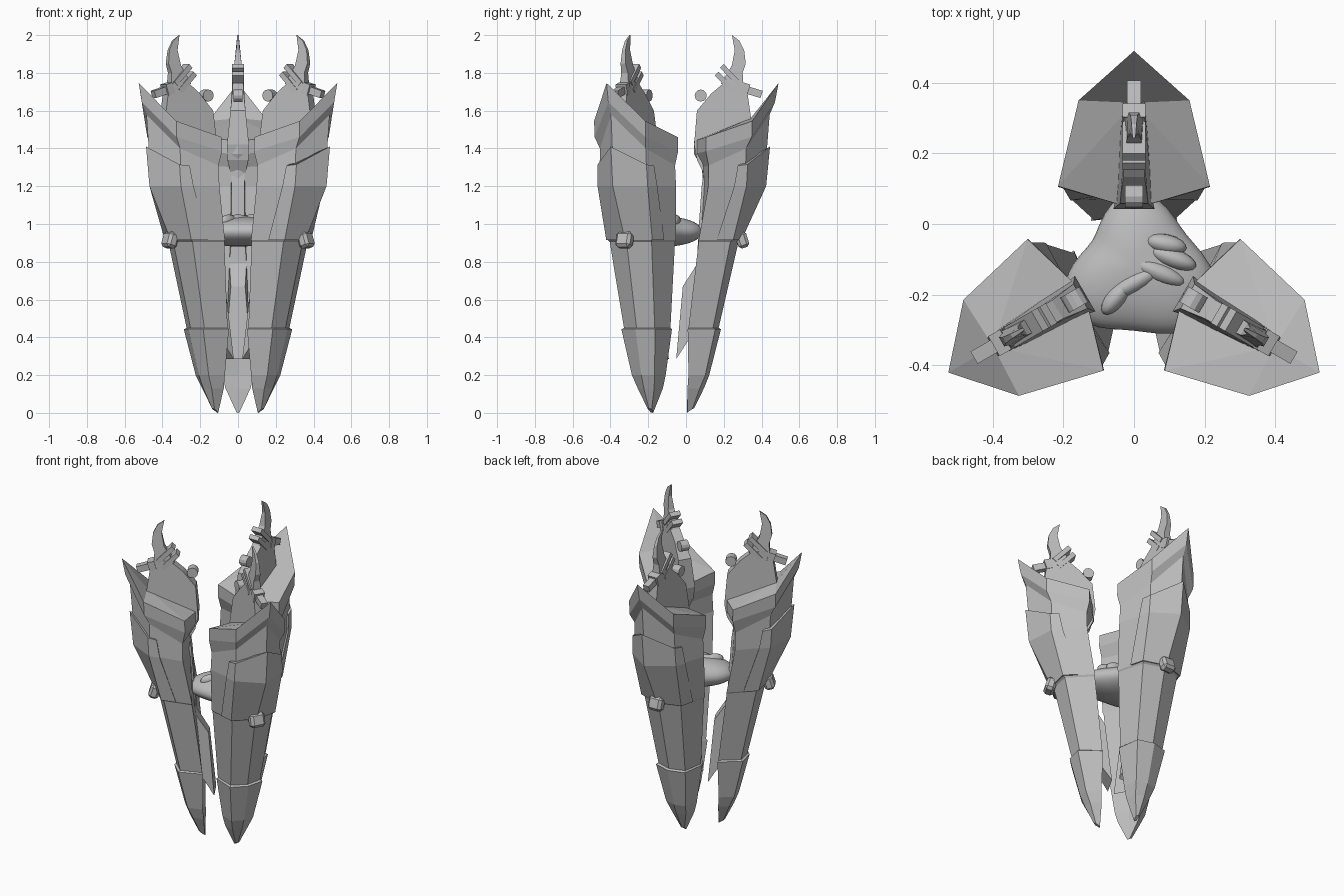
import bpy, bmesh, math
from mathutils import Vector, Matrix

cube = bpy.data.objects.get("Cube")
if cube:
    bpy.data.objects.remove(cube, do_unlink=True)

CENTRE = Vector((0, -0.117, 0))


def material(name, value):
    m = bpy.data.materials.new(name)
    m.use_nodes = True
    colour = (value, value, value, 1)
    m.diffuse_color = colour
    m.node_tree.nodes["Principled BSDF"].inputs["Base Color"].default_value = colour
    return m


grey = material("stone_grey", 0.5)


def finish(bm, name, copies=3, smooth=False):
    """Turn a bmesh into one object per arm, spaced evenly about the centre."""
    bmesh.ops.recalc_face_normals(bm, faces=bm.faces)
    mesh = bpy.data.meshes.new(name)
    bm.to_mesh(mesh)
    bm.free()
    mesh.materials.append(grey)
    for p in mesh.polygons:
        p.use_smooth = smooth
    for k in range(copies):
        ob = bpy.data.objects.new(f"{name}_{k + 1}" if copies > 1 else name, mesh)
        ob.location = CENTRE
        ob.rotation_euler.z = k * math.tau / 3
        bpy.context.collection.objects.link(ob)


def loft(rings, name, top_point=None):
    """Skin closed rings, listed from top to bottom."""
    bm = bmesh.new()
    rows = [[bm.verts.new(p) for p in ring] for ring in rings]
    n = len(rows[0])
    for a, b in zip(rows, rows[1:]):
        for i in range(n):
            j = (i + 1) % n
            bm.faces.new((a[i], a[j], b[j], b[i]))
    if top_point:
        apex = bm.verts.new(top_point)
        for i in range(n):
            bm.faces.new((rows[0][i], rows[0][(i + 1) % n], apex))
    else:
        bm.faces.new(rows[0])
    bm.faces.new(rows[-1])
    finish(bm, name)


def slab(profile, name):
    """Side profile of (radius, height, half width), mirrored across the arm."""
    bm = bmesh.new()
    left, right = ([bm.verts.new((s * w, r, z)) for r, z, w in profile] for s in (-1, 1))
    bm.faces.new(left)
    bm.faces.new(right)
    for i in range(len(profile)):
        j = (i + 1) % len(profile)
        bm.faces.new((left[i], left[j], right[j], right[i]))
    finish(bm, name)


def box(r, z, size, tilt, name, bevel=0):
    bm = bmesh.new()
    mat = Matrix.Translation((0, r, z)) @ Matrix.Rotation(tilt, 4, 'X') @ Matrix.Diagonal((*size, 1))
    bmesh.ops.create_cube(bm, size=1, matrix=mat)
    if bevel:
        bmesh.ops.bevel(bm, geom=bm.edges[:], offset=bevel, segments=1, affect='EDGES')
    finish(bm, name)


def section(ridge, corner, edge, inner):
    """Shield cross section: ridge (r,z), corner (r,t,z), edge (r,t,z), inner (r,z)."""
    def at(p, s):
        return Vector((s * p[1], p[0], p[2]))
    return [at(edge, -1), at(corner, -1), Vector((0, *ridge)),
            at(corner, 1), at(edge, 1), Vector((0, *inner))]


# Shield shell: flared collar, main body, lower body, tip guard
collar_foot = section((.56, 1.58), (.435, .14, 1.40), (.237, .205, 1.31), (.2, 1.3))
belly = section((.53, 1.2), (.43, .146, 1.2), (.235, .21, 1.2), (.21, 1.2))
waist = section((.405, .915), (.362, .134, .915), (.184, .18, .915), (.19, .915))
shell = [
    section((.607, 1.746), (.467, .157, 1.545), (.224, .215, 1.46), (.16, 1.44)),
    section((.588, 1.645), (.465, .155, 1.46), (.222, .215, 1.385), (.16, 1.37)),
    collar_foot, belly, waist,
    section((.395, .905), (.352, .128, .905), (.184, .174, .905), (.19, .905)),
    section((.29, .45), (.26, .094, .45), (.13, .115, .45), (.15, .45)),
    section((.302, .443), (.272, .103, .443), (.126, .122, .443), (.15, .443)),
    section((.24, .2), (.219, .069, .2), (.13, .086, .2), (.14, .2)),
    section((.212, .13), (.19, .05, .13), (.125, .066, .13), (.13, .13)),
    section((.16, .025), (.15, .012, .02), (.125, .008, .003), (.122, 0)),
]
loft(shell, "shield_shell", (0, .46, 1.56))

# Raised armour panel wrapped over the ridge of each shield
panel_top = section((.55, 1.41), (.436, .142, 1.315), (.236, .207, 1.29), (.2, 1.3))


def panel_ring(ring, reach):
    pts = [ring[1].lerp(ring[0], reach), ring[1], ring[2], ring[3], ring[3].lerp(ring[4], reach)]
    return [Vector((p.x * 1.05, .25 + (p.y - .25) * 1.04, p.z)) for p in pts]


loft([panel_ring(panel_top, .25), panel_ring(belly, .32), panel_ring(waist, .47)], "armour_panel")

# Ridge clamp at the waist
box(.415, .915, (.09, .06, .085), .3, "ridge_clamp", .015)

# Inner spine, lower blade and upper head
slab([(.21, 1.27, .035), (.2, 1.2, .035), (.18, .92, .035), (.177, .79, .045), (.10, .67, .038),
      (.065, .285, .068), (.16, .43, .05), (.22, .9, .04), (.28, 1.27, .04)], "spine_blade")
slab([(.21, 1.27, .04), (.175, 1.34, .055), (.16, 1.42, .058), (.175, 1.6, .04), (.25, 1.69, .03),
      (.31, 1.74, .03), (.40, 1.76, .028), (.44, 1.71, .028), (.47, 1.5, .03), (.3, 1.3, .05)], "spine_head")

# Curved horn with its bands and brackets
slab([(.36, 2, .004), (.375, 1.92, .01), (.36, 1.84, .02), (.3, 1.74, .026), (.42, 1.74, .026),
      (.417, 1.8, .02), (.433, 1.85, .015), (.425, 1.92, .01), (.4, 1.97, .007)], "horn")
for name, r, z in (("upper_band", .352, 1.79), ("lower_band", .325, 1.75)):
    box(r, z, (.065, .13, .028), -.8, name)
box(.455, 1.705, (.04, .13, .04), -.3, "outer_bracket")
box(.43, 1.715, (.065, .04, .06), -.3, "bracket_collar")

# Round pivot on the inner shoulder
bm = bmesh.new()
bmesh.ops.create_cone(bm, cap_ends=True, segments=12, radius1=.032, radius2=.032, depth=.05,
                      matrix=Matrix.Translation((0, .195, 1.68)) @ Matrix.Rotation(math.pi / 2, 4, 'Y'))
finish(bm, "shoulder_pivot")

# Central rounded core reaching toward the three arms
bm = bmesh.new()
bmesh.ops.create_uvsphere(bm, u_segments=36, v_segments=18, radius=1)
for v in bm.verts:
    a = math.atan2(v.co.y, v.co.x)
    reach = .195 + .03 * math.cos(3 * (a - math.pi / 2)) - .02 * math.sin(a) + .02 * math.cos(a)
    v.co = Vector((v.co.x * reach, v.co.y * reach, .96 + .08 * v.co.z))
finish(bm, "core", 1, True)

# Curled fingers resting on the core
bm = bmesh.new()
for x, y, turn, length in ((.09, .06, -.2, .06), (.11, .02, -.35, .07), (.07, -.02, -.4, .08),
                           (0, -.05, .5, .09), (-.05, -.09, .9, .06)):
    mat = (Matrix.Translation((x, y, 1.015)) @ Matrix.Rotation(turn, 4, 'Z')
           @ Matrix.Diagonal((length, .028, .035, 1)))
    bmesh.ops.create_uvsphere(bm, u_segments=16, v_segments=10, radius=1, matrix=mat)
finish(bm, "core_fingers", 1, True)
